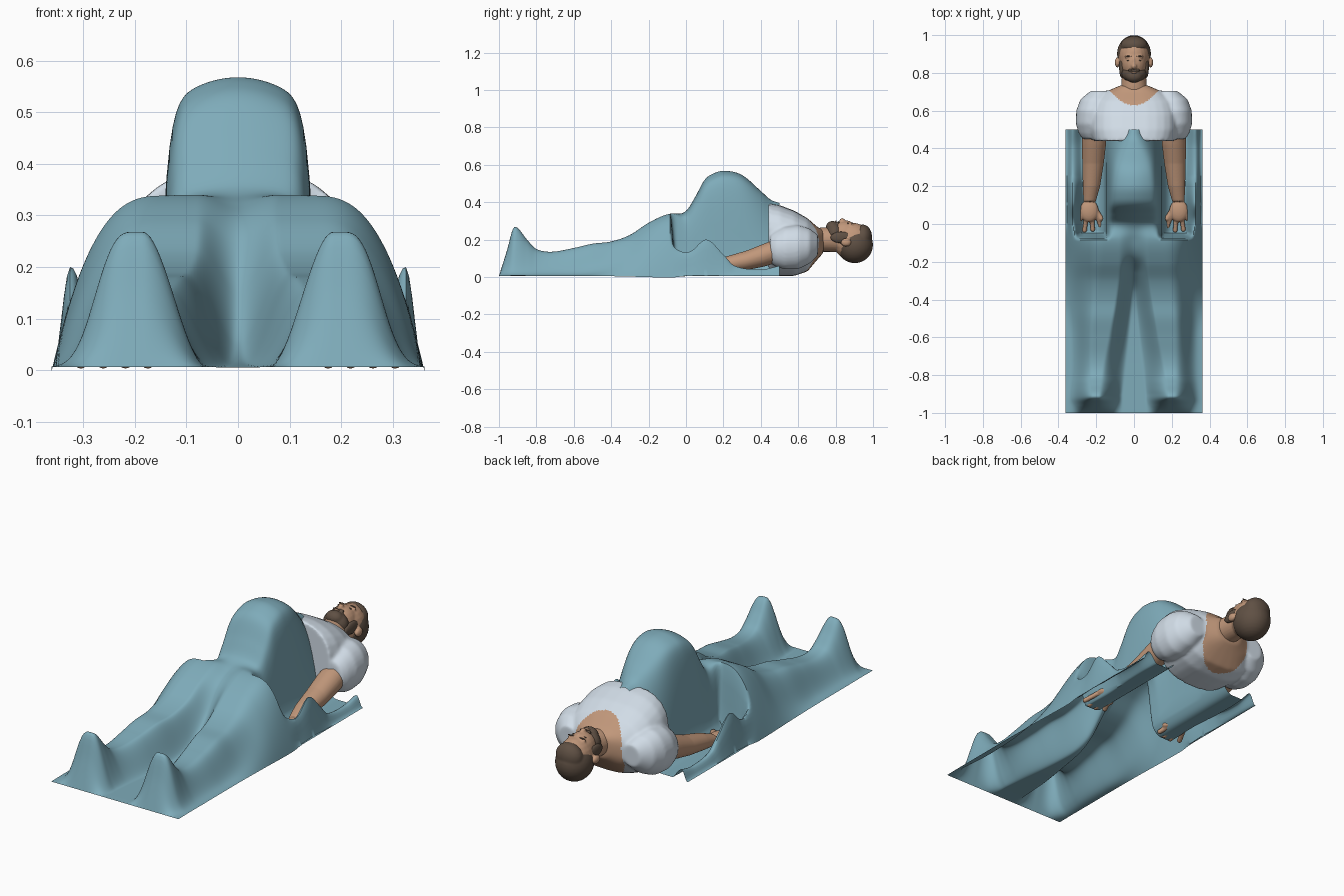
import bpy, bmesh, math
from mathutils import Vector

if "Cube" in bpy.data.objects:
    bpy.data.objects.remove(bpy.data.objects["Cube"])


def material(name, rgb):
    m = bpy.data.materials.new(name)
    m.use_nodes = True
    m.diffuse_color = (*rgb, 1)
    m.node_tree.nodes["Principled BSDF"].inputs["Base Color"].default_value = (*rgb, 1)
    return m


BLUE = material("blanket blue", (0.21, 0.41, 0.49))
WHITE = material("shirt white", (0.64, 0.72, 0.80))
SKIN = material("skin", (0.53, 0.31, 0.195))
HAIR = material("hair brown", (0.115, 0.08, 0.057))


def finish(bm, name, *mats):
    bmesh.ops.recalc_face_normals(bm, faces=bm.faces)
    me = bpy.data.meshes.new(name)
    bm.to_mesh(me)
    bm.free()
    for m in mats:
        me.materials.append(m)
    ob = bpy.data.objects.new(name, me)
    bpy.context.collection.objects.link(ob)
    bpy.ops.object.select_all(action='DESELECT')
    ob.select_set(True)
    bpy.context.view_layer.objects.active = ob
    bpy.ops.object.shade_smooth_by_angle(angle=math.radians(50))
    return ob


def fuse(ob, size, rounds=4):
    """Melt overlapping volumes into one soft skin."""
    m = ob.modifiers.new("fuse", 'REMESH')
    m.mode, m.voxel_size, m.use_smooth_shade = 'VOXEL', size, True
    s = ob.modifiers.new("soften", 'SMOOTH')
    s.iterations = rounds
    for n in ("fuse", "soften"):
        bpy.ops.object.modifier_apply(modifier=n)


def ball(bm, centre, radii, seg=24):
    vs = bmesh.ops.create_uvsphere(bm, u_segments=seg, v_segments=seg // 2, radius=1)["verts"]
    for v in vs:
        v.co = Vector(c + r * p for c, r, p in zip(centre, radii, v.co))


def loft(bm, sections, power=2.0, n=28):
    """Closed tube along y; sections are (x, y, z, half width, half height)."""
    rings = []
    for x, y, z, rx, rz in sections:
        ring = []
        for i in range(n):
            a = 2 * math.pi * i / n
            c, s = math.cos(a), math.sin(a)
            ring.append(bm.verts.new((x + rx * math.copysign(abs(c) ** (2 / power), c), y,
                                      z + rz * math.copysign(abs(s) ** (2 / power), s))))
        rings.append(ring)
    for a, b in zip(rings, rings[1:]):
        for i in range(n):
            j = (i + 1) % n
            bm.faces.new((a[i], a[j], b[j], b[i]))
    bm.faces.new(rings[0])
    bm.faces.new(rings[-1])


def smooth(a, b, t):
    t = min(1, max(0, (t - a) / (b - a)))
    return t * t * (3 - 2 * t)


def mix(a, b, t):
    return a + (b - a) * t


def curve(pts, t):
    """Soft curve through (t, value) points."""
    if t <= pts[0][0]:
        return pts[0][1]
    if t >= pts[-1][0]:
        return pts[-1][1]
    i = next(k for k in range(len(pts) - 1) if t <= pts[k + 1][0])

    def slope(k):
        a, b = pts[max(k - 1, 0)], pts[min(k + 1, len(pts) - 1)]
        return (b[1] - a[1]) / (b[0] - a[0])
    (t0, v0), (t1, v1) = pts[i], pts[i + 1]
    h = t1 - t0
    u = (t - t0) / h
    w = u * u * (3 - 2 * u)
    return mix(v0, v1, w) + h * u * (1 - u) * ((1 - u) * slope(i) - u * slope(i + 1))


# Blanket: height rules for feet, legs, belly, arm hollows and side folds
CREST = [(-1, .006), (-.955, .15), (-.925, .258), (-.9, .262), (-.85, .2), (-.8, .15), (-.72, .135),
         (-.6, .155), (-.5, .178), (-.4, .19), (-.3, .225), (-.2, .29), (-.1, .335), (0, .345)]
VALLEY = [(-1, .006), (-.5, .012), (-.36, .05), (-.26, .15), (-.17, .27), (-.08, .32), (0, .335)]
GAP_IN = [(-.9, .06), (-.6, .025), (-.3, 0), (0, 0)]
GAP_OUT = [(-.9, .185), (-.75, .165), (-.6, .135), (-.3, .085), (-.1, .08)]
BELLY = [(-.1, .335), (0, .355), (.05, .43), (.1, .52), (.15, .555), (.21, .568), (.3, .545),
         (.4, .46), (.45, .415), (.5, .395)]
FOLD = [(.0, .13), (.03, .14), (.11, .2), (.2, .12), (.26, .06), (.4, .04), (.5, .06)]


def height(x, y):
    a = abs(x)
    crest, valley = curve(CREST, y), curve(VALLEY, y)
    # feet and legs, widening into the hips
    mid = mix(.205, .14, smooth(-.6, 0, y))
    if a > mid:
        s = (a - mid) / (.36 - mid)
        bell = mix(math.exp(-(s / .55) ** 2.8), 1 - s ** 2.8, smooth(-.6, -.08, y))
        legs = .006 + (crest - .006) * bell
    else:
        legs = mix(valley, crest, smooth(curve(GAP_IN, y), curve(GAP_OUT, y), a))
    # belly dome with steep sides, narrowing to a tip on the chest
    s = min(1, a / .155)
    dome = 1 - .12 * s ** 2 - .88 * s ** mix(12, 2, smooth(.14, .5, y))
    belly = curve(BELLY, y) * dome
    # rounded hollow under the arm, with a raised fold along its outer side
    hollow = .008 + .08 * min(1, max(0, .225 - a) / .08) ** 3
    d = min(1, max((a - .325) / .036, (.325 - a) / .065))
    fold = curve(FOLD, y) * (.5 + .5 * math.cos(math.pi * d))
    if a > .325:
        hollow = .006
    pocket = smooth(.12, .16, a) * (1 - smooth(.29, .325, a))
    t = mix(smooth(-.08, .015, y), smooth(-.085, -.045, y), pocket)
    return mix(legs, max(belly, fold, hollow), t)


bm = bmesh.new()
bmesh.ops.create_grid(bm, x_segments=120, y_segments=200, size=1)
for v in bm.verts:
    x, y = v.co.x * .362, -.25 + v.co.y * .75
    v.co = (x, y, height(x, y))
blanket = finish(bm, "blanket", BLUE)
blanket.data.shade_smooth()

# Shirt with short sleeves, skin showing inside the neckline
bm = bmesh.new()
loft(bm, [(0, .44, .2, .215, .195), (0, .5, .195, .23, .19), (0, .58, .18, .23, .174),
          (0, .65, .172, .21, .142), (0, .7, .18, .15, .09), (0, .735, .19, .07, .06)], 2.6)
for s in (-1, 1):
    loft(bm, [(s * .213, .45, .15, .06, .075), (s * .218, .48, .15, .075, .095),
              (s * .22, .53, .155, .088, .115), (s * .212, .6, .16, .094, .118),
              (s * .2, .66, .165, .084, .095), (s * .18, .705, .17, .05, .055)])
shirt = finish(bm, "shirt", WHITE, SKIN)
fuse(shirt, .008, 9)
for f in shirt.data.polygons:
    c = f.center
    low = .63 if c.z > .18 else .605
    if abs(c.x) < .135 and c.y > low + .08 * (c.x / .13) ** 2:
        f.material_index = 1

# Arms and hands resting in the blanket hollows
for s, side in ((-1, "right"), (1, "left")):
    bm = bmesh.new()
    loft(bm, [(s * .212, .5, .145, .062, .064), (s * .212, .42, .118, .064, .062),
              (s * .217, .32, .088, .057, .052), (s * .225, .2, .064, .046, .042),
              (s * .235, .12, .048, .033, .027)])
    ball(bm, (s * .237, .07, .038), (.05, .06, .025))
    for i, length in enumerate((.07, .088, .084, .066)):
        off = (i - 1.5) * .028
        root = Vector((s * .237 + off, .045, .034))
        tip = Vector((s * .24 + off * 1.55, .055 - length, .014))
        for k in range(7):
            ball(bm, root.lerp(tip, k / 6), (.0135, .014, .0125), 12)
    for k in range(6):
        ball(bm, (s * (.21 - .007 * k), .085 - .011 * k, .034), (.014, .016, .013), 12)
    fuse(finish(bm, side + "_arm", SKIN), .005)

# Head, neck, ears and nose
bm = bmesh.new()
loft(bm, [(0, .67, .19, .09, .07), (0, .73, .2, .068, .065), (0, .84, .2, .06, .065)])
ball(bm, (0, .89, .19), (.082, .105, .1))
ball(bm, (0, .85, .225), (.066, .085, .074))
ball(bm, (0, .835, .296), (.015, .016, .02), 16)
ball(bm, (0, .855, .29), (.01, .03, .014), 16)
ball(bm, (0, .885, .28), (.052, .014, .012), 16)
for s in (-1, 1):
    ball(bm, (s * .088, .855, .185), (.014, .028, .022), 16)
fuse(finish(bm, "head", SKIN), .005)

# Hair cap with sideburns running into the beard
bm = bmesh.new()
ball(bm, (0, .902, .172), (.09, .098, .098), 32)
ball(bm, (0, .945, .215), (.072, .05, .066))
for s in (-1, 1):
    ball(bm, (s * .064, .83, .212), (.015, .06, .032))
fuse(finish(bm, "hair", HAIR), .006)

# Beard and moustache
bm = bmesh.new()
ball(bm, (0, .795, .232), (.066, .048, .06))
ball(bm, (0, .783, .266), (.045, .035, .034))
for s in (-1, 1):
    ball(bm, (s * .015, .815, .292), (.02, .007, .008), 16)
fuse(finish(bm, "beard", HAIR), .005)

# Lips, closed eyes and eyebrows
bm = bmesh.new()
ball(bm, (0, .801, .297), (.015, .005, .005), 16)
finish(bm, "lips", SKIN)
for s, side in ((-1, "right"), (1, "left")):
    for part, y, z, width in (("_eye", .866, .287, .009), ("_eyebrow", .888, .289, .018)):
        bm = bmesh.new()
        ball(bm, (s * .031, y, z), (width, .003, .004), 16)
        finish(bm, side + part, HAIR)
